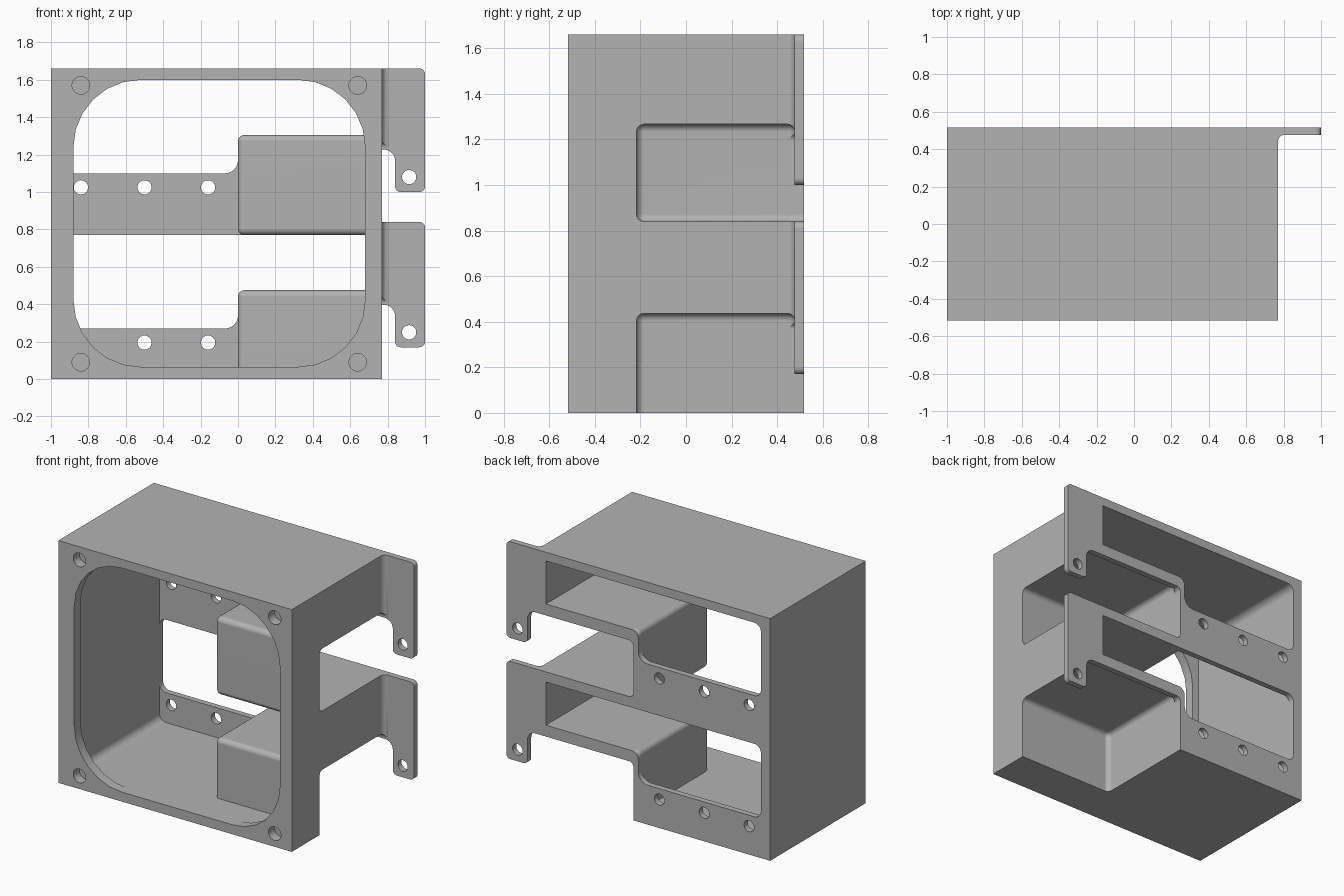
import bpy, bmesh, math
from mathutils import Vector

old = bpy.data.objects.get("Cube")
if old:
    bpy.data.objects.remove(old, do_unlink=True)

grey = bpy.data.materials.new("plain grey")
grey.use_nodes = True
COLOUR = (0.45, 0.45, 0.45, 1)
grey.diffuse_color = COLOUR
grey.node_tree.nodes["Principled BSDF"].inputs["Base Color"].default_value = COLOUR


def rounded(corners, steps=6):
    """Corner list (a, b, radius) -> outline with filleted corners."""
    out = []
    for i, (a, b, r) in enumerate(corners):
        p = Vector((a, b))
        if r == 0:
            out.append(p)
            continue
        u = (Vector(corners[i - 1][:2]) - p).normalized()
        v = (Vector(corners[(i + 1) % len(corners)][:2]) - p).normalized()
        centre = p + (u + v) * r
        for k in range(steps + 1):
            t = k / steps * math.pi / 2
            out.append(centre - v * r * math.cos(t) - u * r * math.sin(t))
    return out


def make_object(name, bm):
    bmesh.ops.recalc_face_normals(bm, faces=bm.faces)
    mesh = bpy.data.meshes.new(name)
    bm.to_mesh(mesh)
    bm.free()
    mesh.materials.append(grey)
    obj = bpy.data.objects.new(name, mesh)
    bpy.context.collection.objects.link(obj)
    return obj


def prism(name, outline, lo, hi, axis="y"):
    """Extrude an outline along y (outline in xz) or z (outline in xy)."""
    bm = bmesh.new()
    place = (lambda p: (p[0], lo, p[1])) if axis == "y" else (lambda p: (p[0], p[1], lo))
    face = bm.faces.new([bm.verts.new(place(p)) for p in outline])
    ext = bmesh.ops.extrude_face_region(bm, geom=[face])
    shift = Vector((0, hi - lo, 0) if axis == "y" else (0, 0, hi - lo))
    bmesh.ops.translate(bm, vec=shift, verts=[g for g in ext["geom"] if isinstance(g, bmesh.types.BMVert)])
    return make_object(name, bm)


def rect(x0, x1, z0, z1, r=0):
    return rounded([(x0, z0, r), (x1, z0, r), (x1, z1, r), (x0, z1, r)])


def soft_box(name, x, y, z, r):
    bm = bmesh.new()
    bmesh.ops.create_cube(bm, size=1)
    for v in bm.verts:
        v.co = [(lim[0] + lim[1]) / 2 + c * (lim[1] - lim[0]) for c, lim in zip(v.co, (x, y, z))]
    bmesh.ops.bevel(bm, geom=bm.edges[:], offset=r, segments=6, profile=0.5, affect='EDGES')
    return make_object(name, bm)


def hole(x, z, r, lo, hi):
    ring = [(x + r * math.cos(k * math.pi / 16), z + r * math.sin(k * math.pi / 16)) for k in range(32)]
    return prism("hole_cutter", ring, lo, hi)


def combine(target, tool, operation):
    tool.hide_render = True
    mod = target.modifiers.new("combine", 'BOOLEAN')
    mod.operation, mod.solver, mod.object = operation, 'EXACT', tool
    bpy.context.view_layer.objects.active = target
    bpy.ops.object.modifier_apply(modifier=mod.name)
    bpy.data.objects.remove(tool, do_unlink=True)


LEFT, RIGHT, FRONT, BACK, TOP = -1.0, 0.77, -0.517, 0.517, 1.66
IN_L, IN_R, IN_B, IN_T = -0.93, 0.70, 0.065, 1.60
PLATE = 0.477          # inner face of the back plate
LEVELS = (0, 0.83)     # the two stacked bays

# Hollow housing with a round-cornered front opening
body = prism("fan_housing", rect(LEFT, RIGHT, 0, TOP), FRONT, BACK)
combine(body, prism("cavity", rect(IN_L, IN_R, IN_B, IN_T, 0.05), -0.45, PLATE), 'DIFFERENCE')
combine(body, prism("front_opening", rect(-0.88, 0.68, IN_B, IN_T, 0.36), -0.7, -0.4), 'DIFFERENCE')

# Stepped back windows
for base, top in zip(LEVELS, (0.77, IN_T)):
    step = rounded([(IN_L, base + 0.27, 0.05), (0, base + 0.27, 0.07), (0, base + 0.475, 0.05),
                    (IN_R, base + 0.475, 0), (IN_R, top, 0), (IN_L, top, 0.05)])
    combine(body, prism("back_window", step, 0.42, 0.7), 'DIFFERENCE')

# Pocket shells, mounting tabs and their fillets
for base, low, top in zip(LEVELS, (0.025, 0.77), (0.84, TOP)):
    combine(body, soft_box("pocket_shell", (0, 0.755), (-0.25, 0.515), (low, base + 0.475), 0.034), 'UNION')
    tab = rounded([(0.74, top, 0), (1.0, top, 0.03), (1.0, base + 0.17, 0.03),
                   (0.84, base + 0.17, 0.03), (0.84, base + 0.29, 0), (0.74, base + 0.29, 0)])
    combine(body, prism("mounting_tab", tab, PLATE, BACK), 'UNION')
    web = rounded([(0.74, 0.43, 0), (RIGHT, 0.43, 0), (RIGHT, PLATE, 0.035),
                   (0.81, PLATE, 0), (0.81, 0.5, 0), (0.74, 0.5, 0)])
    combine(body, prism("tab_fillet", web, base + 0.38, top, "z"), 'UNION')

# Pockets open to the side and back, the lower one also underneath
for base, low in zip(LEVELS, (-0.2, 0.84)):
    combine(body, soft_box("pocket", (0.037, 0.95), (-0.217, PLATE), (low, base + 0.437), 0.033), 'DIFFERENCE')
    mouth = rounded([(0.037, low, 0.033), (0.84, low, 0), (0.84, base + 0.397, 0.06), (0.037, base + 0.397, 0.033)])
    combine(body, prism("pocket_mouth", mouth, 0.42, 0.7), 'DIFFERENCE')

# Screw holes in the front corners, back bars and tabs
for x in (-0.84, 0.64):
    for z in (0.09, 1.57):
        combine(body, hole(x, z, 0.047, -0.6, -0.45), 'DIFFERENCE')
for base in LEVELS:
    for x, z in ((-0.84, 0.195), (-0.5, 0.195), (-0.16, 0.195), (0.915, 0.25)):
        combine(body, hole(x, base + z, 0.038, 0.4, 0.6), 'DIFFERENCE')

# Smooth fillets, crisp flat faces
bpy.ops.object.select_all(action='DESELECT')
body.select_set(True)
bpy.context.view_layer.objects.active = body
bpy.ops.object.shade_smooth_by_angle(angle=math.radians(30))
weighted = body.modifiers.new("even_normals", 'WEIGHTED_NORMAL')
weighted.keep_sharp = True
